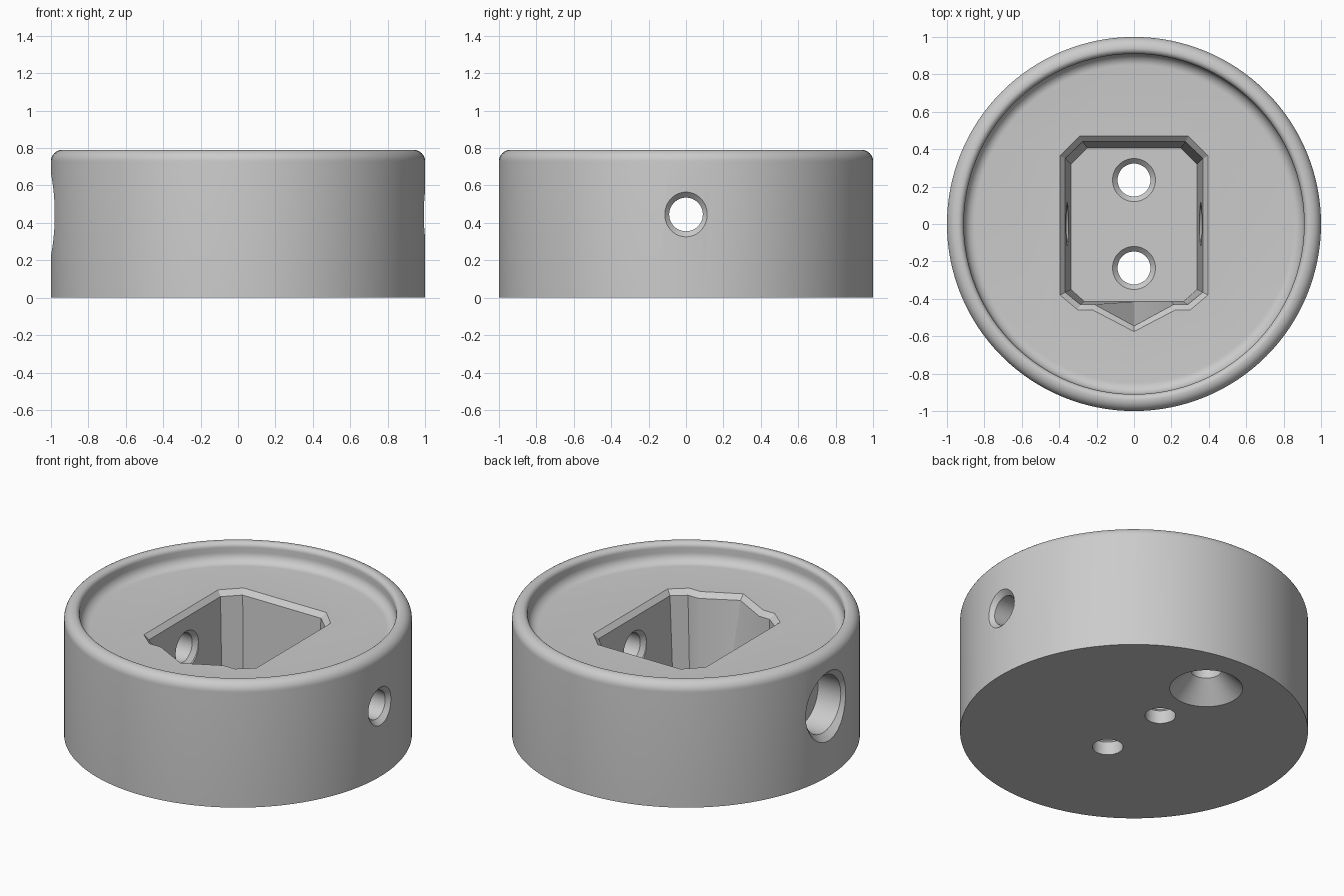
import bpy, bmesh, math
from mathutils import Matrix

cube = bpy.data.objects.get("Cube")
if cube:
    bpy.data.objects.remove(cube, do_unlink=True)

grey = bpy.data.materials.new("light_grey")
grey.use_nodes = True
grey.diffuse_color = (0.6, 0.6, 0.6, 1)
grey.node_tree.nodes["Principled BSDF"].inputs["Base Color"].default_value = (0.6, 0.6, 0.6, 1)


def loft(name, rings, matrix=Matrix()):
    """Solid skinned through equal-length rings of points, capped at both ends."""
    bm = bmesh.new()
    loops = [[bm.verts.new(matrix @ Matrix.Translation(p).to_translation()) for p in ring]
             for ring in rings]
    count = len(loops[0])
    for low, high in zip(loops, loops[1:]):
        for i in range(count):
            j = (i + 1) % count
            bm.faces.new((low[i], low[j], high[j], high[i]))
    bm.faces.new(loops[0][::-1])
    bm.faces.new(loops[-1])
    bmesh.ops.recalc_face_normals(bm, faces=bm.faces)
    mesh = bpy.data.meshes.new(name)
    bm.to_mesh(mesh)
    bm.free()
    mesh.materials.append(grey)
    obj = bpy.data.objects.new(name, mesh)
    bpy.context.collection.objects.link(obj)
    return obj


def lathe(name, profile, matrix=Matrix(), steps=48):
    """Solid of revolution about local z from (radius, height) pairs."""
    turn = [math.tau * i / steps for i in range(steps)]
    return loft(name, [[(r * math.cos(a), r * math.sin(a), z) for a in turn]
                       for r, z in profile], matrix)


def arc(cx, cz, radius, start, end, steps=8):
    angles = [math.radians(start + (end - start) * i / steps) for i in range(steps + 1)]
    return [(cx + radius * math.cos(a), cz + radius * math.sin(a)) for a in angles]


def outline(half, z):
    """Mirror a half outline, listed from back to front, ending on the centre line."""
    pts = half + [(-x, y) for x, y in reversed(half[:-1])]
    return [(x, y, z) for x, y in pts]


# Round body with a rolled rim and a dished top
body = lathe("round_body",
             [(1, 0)] + arc(0.94, 0.73, 0.06, 0, 90) + arc(0.94, 0.76, 0.03, 90, 180)[1:]
             + arc(0.85, 0.73, 0.06, 0, -90), steps=128)

# Tapered pocket with a chamfered mouth and a pointed front lip
mouth = [(0.29, 0.47), (0.395, 0.365), (0.395, -0.38), (0.30, -0.46), (0.22, -0.46), (0, -0.575)]
throat = [(0.275, 0.44), (0.368, 0.35), (0.368, -0.365), (0.287, -0.43), (0.212, -0.43), (0, -0.545)]
base = [(0.25, 0.407), (0.337, 0.32), (0.337, -0.35), (0.265, -0.415), (0.2, -0.415), (0, -0.415)]
cutters = [loft("pocket_cutter", [outline(base, 0.11), outline(throat, 0.64),
                                  outline(mouth, 0.67), outline(mouth, 0.85)])]

# Cross bore: wide counterbore on one side, small chamfered hole on the other
cutters.append(lathe("cross_bore_cutter",
                     [(0.27, -1.05), (0.18, -0.96), (0.18, -0.8), (0.09, -0.8), (0.09, -0.384),
                      (0.115, -0.359), (0.115, 0.359), (0.09, 0.384), (0.09, 0.97), (0.17, 1.05)],
                     Matrix.Translation((0, 0, 0.445)) @ Matrix.Rotation(math.pi / 2, 4, 'Y')))

# Two chamfered holes through the pocket floor
for y in (-0.235, 0.235):
    cutters.append(lathe("floor_hole_cutter",
                         [(0.088, -0.05), (0.088, 0.083), (0.115, 0.11), (0.115, 0.15)],
                         Matrix.Translation((0, y, 0))))

# Countersunk blind hole in the underside
cutters.append(lathe("countersink_cutter",
                     [(0.26, -0.05), (0.09, 0.12), (0.09, 0.35)],
                     Matrix.Translation((0, 0.645, 0))))

# Cut everything out of the body, then discard the cutters
bpy.ops.object.select_all(action='DESELECT')
body.select_set(True)
bpy.context.view_layer.objects.active = body
for cutter in cutters:
    cutter.hide_render = True
    mod = body.modifiers.new(cutter.name, 'BOOLEAN')
    mod.operation = 'DIFFERENCE'
    mod.solver = 'EXACT'
    mod.object = cutter
    bpy.ops.object.modifier_apply(modifier=mod.name)
    bpy.data.objects.remove(cutter, do_unlink=True)

bpy.ops.object.shade_smooth_by_angle(angle=math.radians(25))
